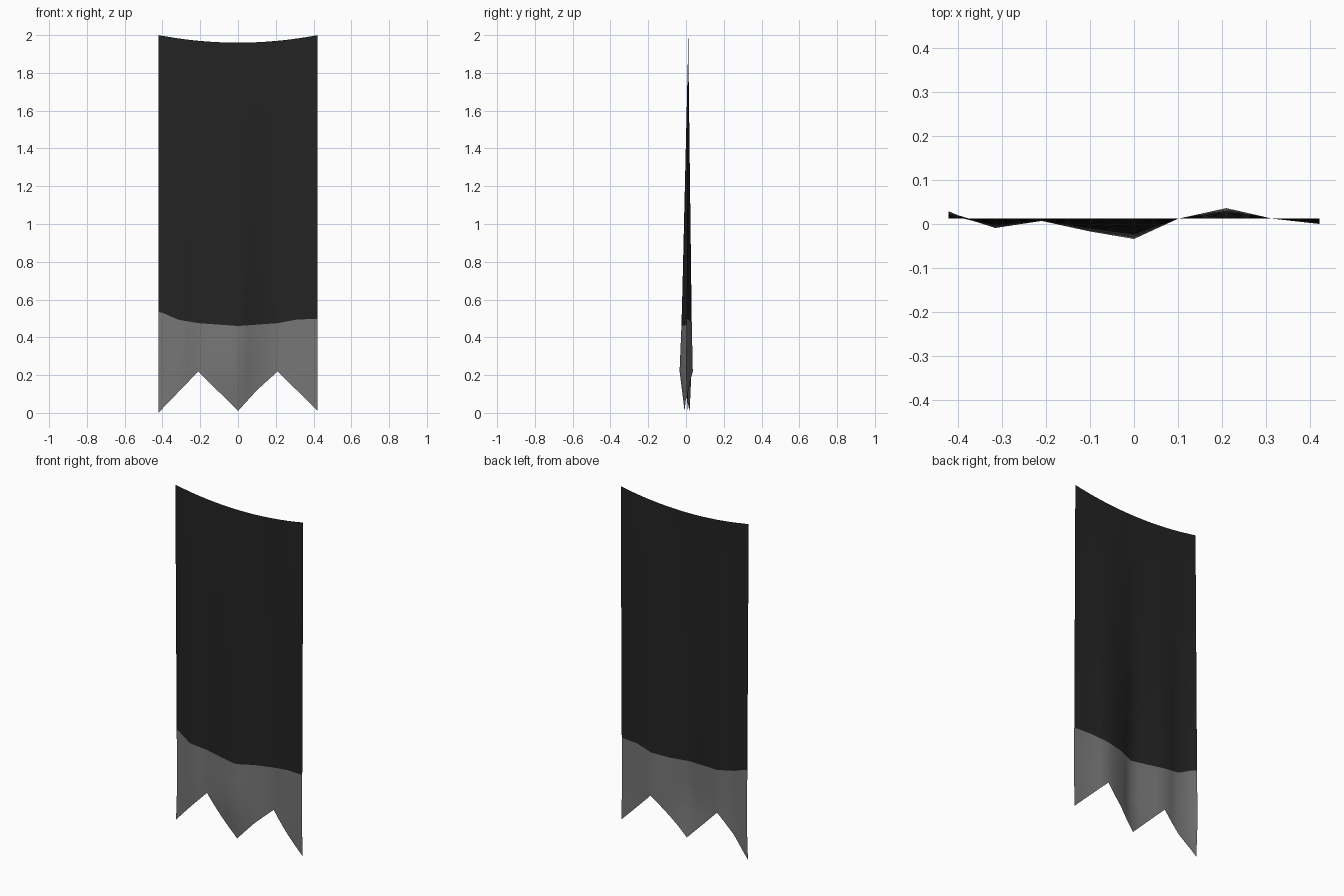
import bpy
import bmesh

cube = bpy.data.objects.get("Cube")
if cube:
    bpy.data.objects.remove(cube, do_unlink=True)


def make_material(name, value):
    mat = bpy.data.materials.new(name)
    mat.use_nodes = True
    colour = (value, value, value, 1)
    mat.diffuse_color = colour
    bsdf = mat.node_tree.nodes["Principled BSDF"]
    bsdf.inputs["Base Color"].default_value = colour
    bsdf.inputs["Roughness"].default_value = 0.9
    return mat


def interp(points, t):
    """Straight-line interpolation through sorted (position, value) pairs."""
    for (a, va), (b, vb) in zip(points, points[1:]):
        if t <= b:
            return va + (vb - va) * max(0, (t - a) / (b - a))
    return points[-1][1]


HALF = 0.422
REST_Y = 0.012          # plane of the hanging top edge
FOLD_Z = 0.22           # height where the folds are deepest

# Cloth profiles across the width, and fold strength by height
tails = [(-HALF, 0), (-0.21, 0.22), (-0.1, 0.11), (0, 0.01),
         (0.1, 0.12), (0.21, 0.22), (HALF, 0.01)]
border = [(-HALF, 0.535), (-0.4, 0.53), (-0.315, 0.493), (-0.21, 0.475), (0, 0.46),
          (0.21, 0.475), (0.315, 0.495), (HALF, 0.497)]
folds = [(-HALF, 0.017), (-0.4, 0.008), (-0.315, -0.021), (-0.21, -0.005), (-0.1, -0.029),
         (0, -0.046), (0.1, 0), (0.21, 0.024), (0.315, 0), (HALF, -0.012)]
strength = [(0, 0.4), (FOLD_Z, 1), (0.5, 0.75), (1.96, 0)]
columns = [-HALF, -0.4, -0.315, -0.26, -0.21, -0.155, -0.1, -0.05, 0,
           0.05, 0.1, 0.155, 0.21, 0.26, 0.315, 0.37, HALF]
BLACK_ROWS = 8


def column_heights(x):
    top = 1.96 + 0.04 * (x / HALF) ** 2
    edge = interp(border, x)
    low = interp(tails, x)
    fold = max(low, FOLD_Z)
    grey = [low, (low + fold) / 2, fold, (fold + edge) / 2]
    return grey + [edge + (top - edge) * i / BLACK_ROWS for i in range(BLACK_ROWS + 1)]


# Banner cloth: one folded sheet with a grey hem and pointed tails
bm = bmesh.new()
grid = []
for x in columns:
    grid.append([bm.verts.new((x, REST_Y + interp(folds, x) * interp(strength, z), z))
                 for z in column_heights(x)])
for left, right in zip(grid, grid[1:]):
    for row in range(len(left) - 1):
        face = bm.faces.new((left[row], right[row], right[row + 1], left[row + 1]))
        face.material_index = 1 if row < 4 else 0
        face.smooth = True
bmesh.ops.remove_doubles(bm, verts=bm.verts, dist=0.0005)

mesh = bpy.data.meshes.new("banner_cloth")
bm.to_mesh(mesh)
bm.free()
mesh.materials.append(make_material("black cloth", 0.017))
mesh.materials.append(make_material("grey hem", 0.18))
banner = bpy.data.objects.new("banner_cloth", mesh)
bpy.context.collection.objects.link(banner)
